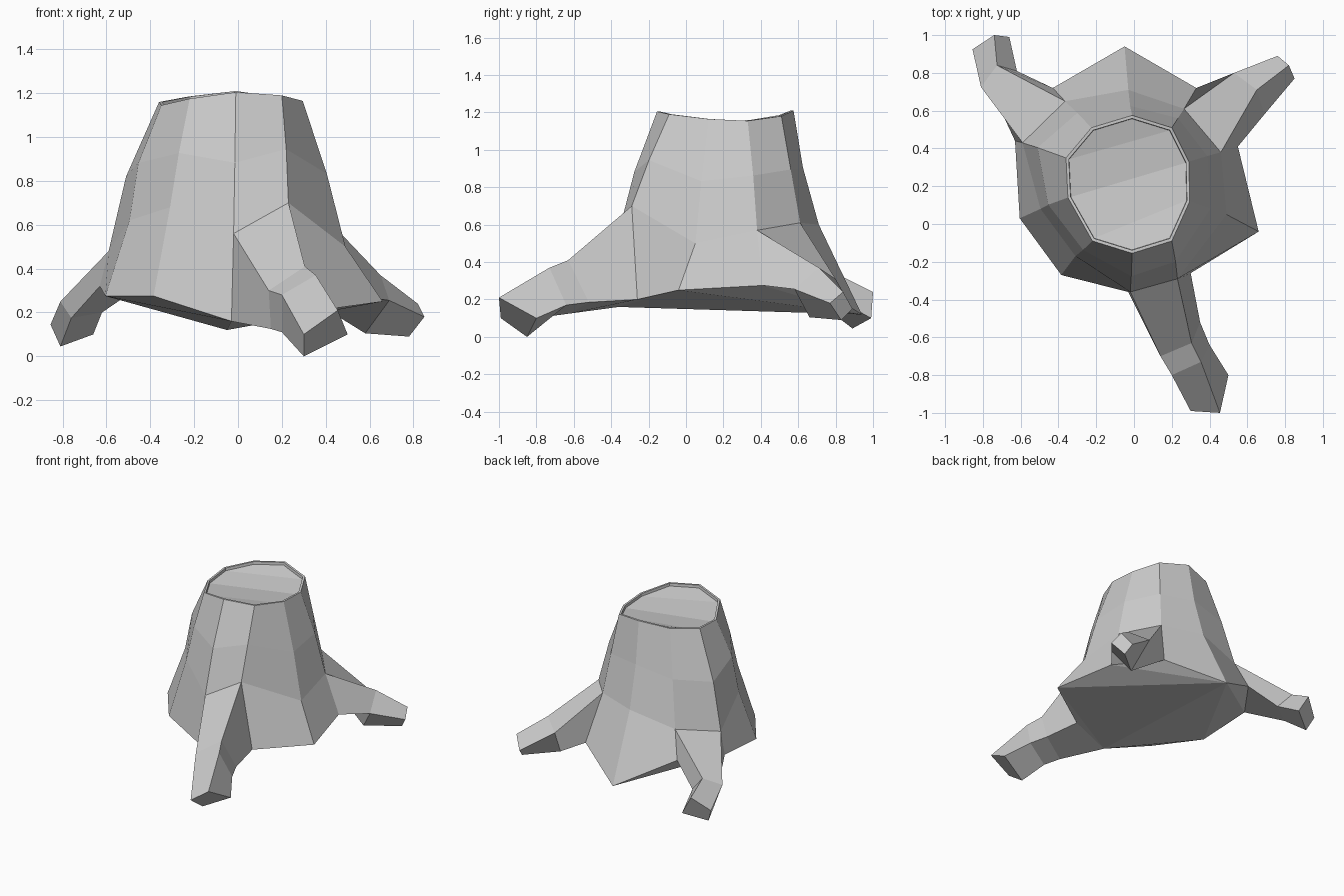
import bpy, bmesh
from mathutils import Vector

if "Cube" in bpy.data.objects:
    bpy.data.objects.remove(bpy.data.objects["Cube"])

# Ten trunk columns, counter-clockwise from the front
TOP = [(-.01, -.155, 1.205), (.20, -.09, 1.19), (.295, .12, 1.165), (.29, .33, 1.155),
       (.20, .51, 1.18), (-.01, .575, 1.21), (-.225, .51, 1.185), (-.36, .35, 1.16),
       (-.35, .14, 1.145), (-.22, -.09, 1.175)]
MIDDLE = [(-.02, -.36, .56), (.23, -.29, .70), (.49, .05, .50), (.46, .38, .57),
          (.265, .61, .61), (-.03, .71, .60), (-.365, .65, .52), (-.59, .43, .48),
          (-.495, .08, .62), (-.31, -.17, .68)]
BOTTOM = [(-.03, -.36, .16), (.30, -.26, .20), (.66, -.04, .25), (.55, .41, .275),
          (.33, .72, .26), (-.05, .94, .12), (-.43, .72, .33), (-.63, .44, .32),
          (-.605, .03, .275), (-.385, -.27, .275)]
# Outward bulge of each column halfway up
BULGE = [.04, .02, .03, .03, 0, -.04, .02, .08, .08, .02]

# Roots grow out of the lower trunk panel that starts at the given column.
# Each cross-section: upper a, upper b, lower b, lower a
ROOTS = {
    0: [[(.14, -.70, .30), (.305, -.63, .41), (.35, -.52, .185), (.15, -.62, .125)],
        [(.20, -.80, .28), (.355, -.73, .37), (.40, -.64, .17), (.20, -.73, .11)],
        [(.30, -.99, .10), (.455, -1.0, .21), (.50, -.80, .10), (.30, -.85, 0)]],
    3: [[(.65, .71, .37), (.53, .80, .31), (.58, .66, .105), (.69, .58, .255)],
        [(.82, .84, .24), (.76, .89, .15), (.78, .83, .09), (.85, .77, .18)]],
    6: [[(-.725, .84, .32), (-.81, .725, .25), (-.76, .72, .175), (-.62, .81, .20)],
        [(-.74, 1.0, .24), (-.855, .925, .145), (-.81, .89, .045), (-.66, .99, .10)]],
}

bm = bmesh.new()


def ring(points):
    return [bm.verts.new(p) for p in points]


def bridge(a, b, skip=()):
    n = len(a)
    for i in range(n):
        if i not in skip:
            j = (i + 1) % n
            bm.faces.new((a[i], a[j], b[j], b[i]))


# Trunk walls
centre = Vector((-.03, .21, 0))
upper_pts = []
for t, m, bulge in zip(TOP, MIDDLE, BULGE):
    p = (Vector(t) + Vector(m)) / 2
    out = (p - centre) * bulge
    upper_pts.append((p.x + out.x, p.y + out.y, p.z))
top, upper, middle, bottom = (ring(p) for p in (TOP, upper_pts, MIDDLE, BOTTOM))
bridge(top, upper)
bridge(upper, middle)
bridge(middle, bottom, skip=ROOTS)


# Thin bark rim and recessed cut surface made of strips
def inset(scale, drop):
    return [(centre.x + (x - centre.x) * scale, centre.y + (y - centre.y) * scale, z - drop)
            for x, y, z in TOP]


rim = ring(inset(.955, 0))
cut = ring(inset(.95, .02))
bridge(rim, top)
bridge(cut, rim)
for i in range(4):
    bm.faces.new((cut[-i], cut[i + 1], cut[i + 2], cut[9 - i]))

# Underside, folded along a ridge from front to back
for a, b, c in ((0, 1, 2), (0, 2, 5), (2, 3, 5), (3, 4, 5),
                (0, 5, 8), (0, 8, 9), (5, 7, 8), (5, 6, 7)):
    bm.faces.new((bottom[a], bottom[b], bottom[c]))

# Roots
for i, sections in ROOTS.items():
    current = [middle[i], middle[i + 1], bottom[i + 1], bottom[i]]
    for section in sections:
        following = ring(section)
        bridge(current, following)
        current = following
    bm.faces.new(current)

bmesh.ops.recalc_face_normals(bm, faces=bm.faces)
mesh = bpy.data.meshes.new("tree_stump")
bm.to_mesh(mesh)
bm.free()
bpy.context.collection.objects.link(bpy.data.objects.new("tree_stump", mesh))
